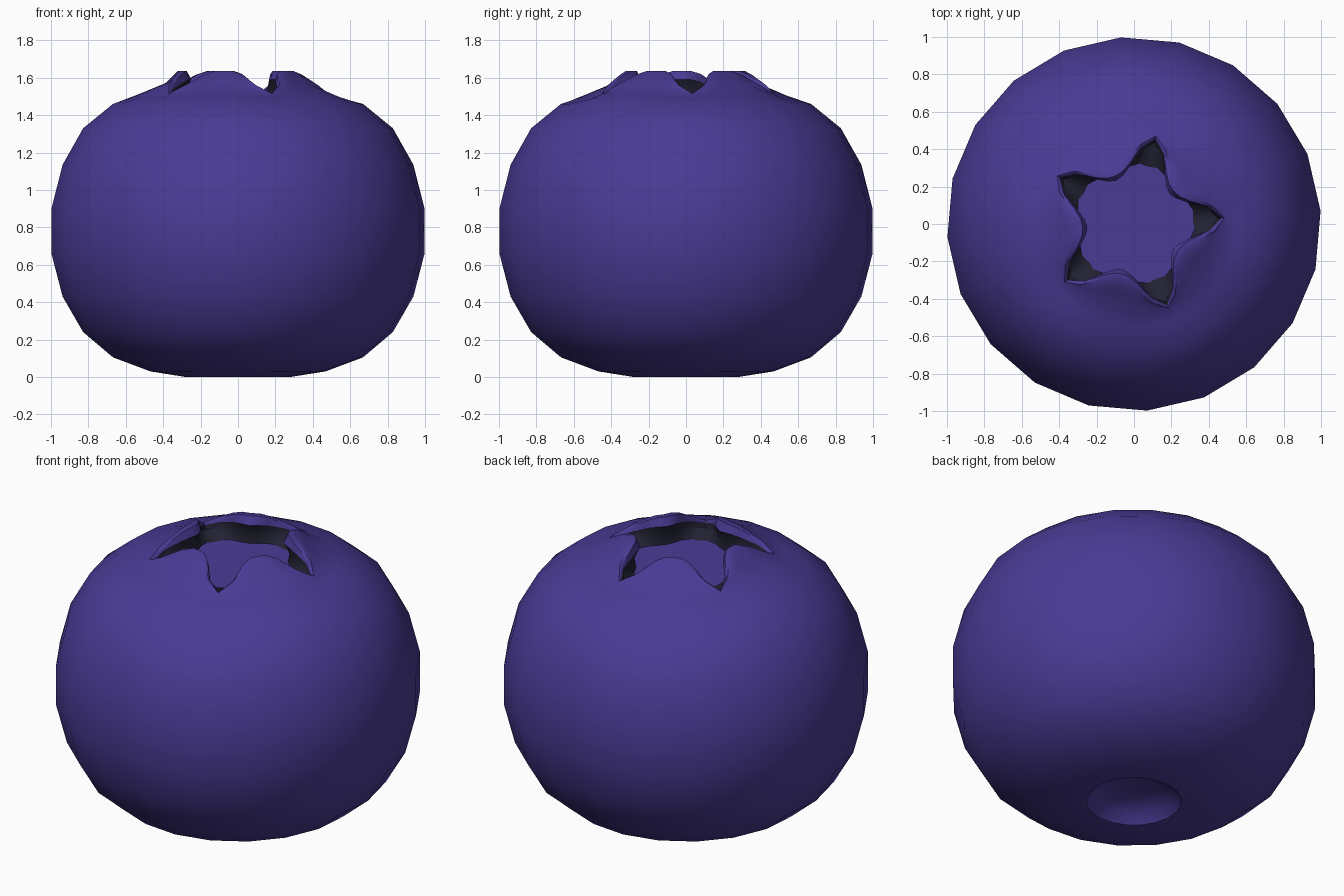
import bpy, bmesh, math

if "Cube" in bpy.data.objects:
    bpy.data.objects.remove(bpy.data.objects["Cube"])

N = 40                       # columns; the berry outline itself has 20 sides
OFFSET = math.radians(4)


def material(name, rgb):
    m = bpy.data.materials.new(name)
    m.diffuse_color = (*rgb, 1)
    m.use_nodes = True
    m.node_tree.nodes["Principled BSDF"].inputs["Base Color"].default_value = m.diffuse_color
    return m


skin = material("berry purple", (0.068, 0.043, 0.30))
dark = material("dark hollow", (0.016, 0.016, 0.034))


def ring(bm, radii, heights):
    """Closed loop; the values run from star tip to petal middle and mirror round."""
    out = []
    for i in range(N):
        k = i % 8
        k = min(k, 8 - k)
        r, z = radii[k], heights[k]
        a = OFFSET + i * 2 * math.pi / N
        out.append(bm.verts.new((r * math.cos(a), r * math.sin(a), z)))
    return out


def body_ring(bm, r, z):
    """Round loop with 20 straight sides."""
    mid = r * math.cos(math.pi / 20)
    return ring(bm, [r, mid, r, mid, r], [z] * 5)


def skin_rings(bm, rings):
    for a, b in zip(rings, rings[1:]):
        for i in range(N):
            j = (i + 1) % N
            bm.faces.new((a[i], a[j], b[j], b[i]))


def fan(bm, loop, z, up):
    c = bm.verts.new((0, 0, z))
    for i in range(N):
        a, b = loop[i], loop[(i + 1) % N]
        bm.faces.new((a, b, c) if up else (b, a, c))


def finish(bm, name, mat, angle):
    me = bpy.data.meshes.new(name)
    bm.to_mesh(me)
    bm.free()
    ob = bpy.data.objects.new(name, me)
    bpy.context.collection.objects.link(ob)
    me.materials.append(mat)
    bpy.ops.object.select_all(action='DESELECT')
    ob.select_set(True)
    bpy.context.view_layer.objects.active = ob
    bpy.ops.object.shade_smooth_by_angle(angle=math.radians(angle))
    return ob


# inner lip shared by the crown and the hollow
LIP_R = [.47, .405, .31, .265, .25]
LIP_Z = [1.505, 1.54, 1.58, 1.59, 1.59]

# berry skin: stem dimple, round body, rolled star-shaped crown
bm = bmesh.new()
profile = [(.12, .085), (.21, .055), (.26, 0), (.28, 0), (.47, .03), (.67, .105),
           (.83, .24), (.94, .43), (1, .66), (1, .90), (.94, 1.135), (.83, 1.33),
           (.67, 1.46)]
rings = [body_ring(bm, r, z) for r, z in profile]
rings += [
    ring(bm, [.55] * 5, [1.49, 1.495, 1.50, 1.505, 1.505]),
    ring(bm, [.49, .45, .41, .38, .365], [1.51, 1.535, 1.56, 1.575, 1.58]),
    ring(bm, [.485, .43, .355, .325, .315], [1.515, 1.56, 1.615, 1.635, 1.635]),
    ring(bm, [.48, .415, .325, .285, .275], [1.515, 1.56, 1.62, 1.637, 1.637]),
    ring(bm, LIP_R, LIP_Z),
]
skin_rings(bm, rings)
fan(bm, rings[0], .095, False)
finish(bm, "berry_skin", skin, 48)

# dark wall inside the crown
FLOOR_R = [.315, .325, .31, .285, .275]
bm = bmesh.new()
skin_rings(bm, [
    ring(bm, LIP_R, LIP_Z),
    ring(bm, [.45, .395, .33, .295, .285], [1.49, 1.50, 1.52, 1.53, 1.53]),
    ring(bm, FLOOR_R, [1.47] * 5),
])
finish(bm, "crown_hollow", dark, 48)

# floor of the crown
bm = bmesh.new()
fan(bm, ring(bm, FLOOR_R, [1.47] * 5), 1.47, True)
finish(bm, "crown_floor", skin, 48)
